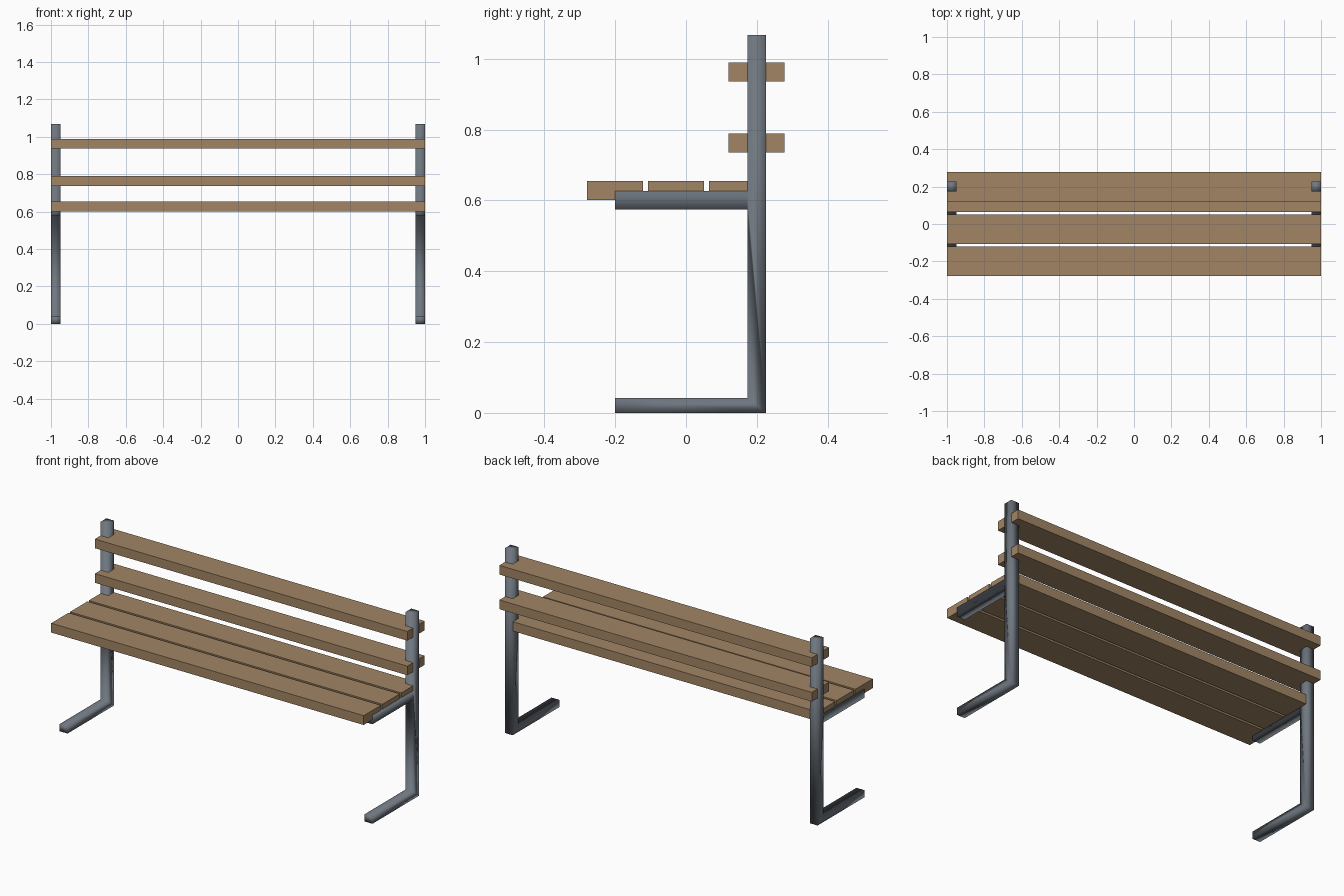
import bpy
import bmesh

cube = bpy.data.objects.get("Cube")
if cube:
    bpy.data.objects.remove(cube, do_unlink=True)


def material(name, colour):
    mat = bpy.data.materials.new(name)
    mat.use_nodes = True
    mat.diffuse_color = (*colour, 1)
    mat.node_tree.nodes["Principled BSDF"].inputs["Base Color"].default_value = (*colour, 1)
    return mat


wood = material("warm_wood", (0.36, 0.235, 0.13))
steel = material("grey_steel", (0.16, 0.185, 0.215))


def extrude_profile(name, profile, x0, x1, mat, smooth=False):
    """Extrude a (y, z) outline along x."""
    bm = bmesh.new()
    face = bm.faces.new([bm.verts.new((x0, y, z)) for y, z in profile])
    result = bmesh.ops.extrude_face_region(bm, geom=[face])
    moved = [v for v in result["geom"] if isinstance(v, bmesh.types.BMVert)]
    bmesh.ops.translate(bm, verts=moved, vec=(x1 - x0, 0, 0))
    bmesh.ops.recalc_face_normals(bm, faces=bm.faces)
    for f in bm.faces:
        f.smooth = smooth
    mesh = bpy.data.meshes.new(name)
    bm.to_mesh(mesh)
    bm.free()
    mesh.materials.append(mat)
    obj = bpy.data.objects.new(name, mesh)
    bpy.context.collection.objects.link(obj)


def slat(name, y0, y1, z0, z1):
    outline = [(y0, z0), (y1, z0), (y1, z1), (y0, z1)]
    extrude_profile(name, outline, -0.999, 0.999, wood)


# Side frames: post, foot and seat arm in one softly shaded piece
front, post_front, post_back, top = -0.2, 0.173, 0.226, 1.068
frame = [(front, 0), (post_back, 0), (post_back, top), (post_front, top),
         (post_front, 0.627), (front, 0.627), (front, 0.575), (post_front, 0.575),
         (post_front, 0.042), (front, 0.042)]
extrude_profile("left_frame", frame, 0.95, 1.0, steel, smooth=True)
extrude_profile("right_frame", frame, -1.0, -0.95, steel, smooth=True)

# Seat slats
for name, y in (("front", -0.279), ("middle", -0.107), ("rear", 0.065)):
    slat(name + "_seat_slat", y, y + 0.158, 0.601, 0.655)

# Backrest slats
for name, z in (("lower", 0.736), ("upper", 0.936)):
    slat(name + "_back_slat", 0.12, 0.278, z, z + 0.053)
